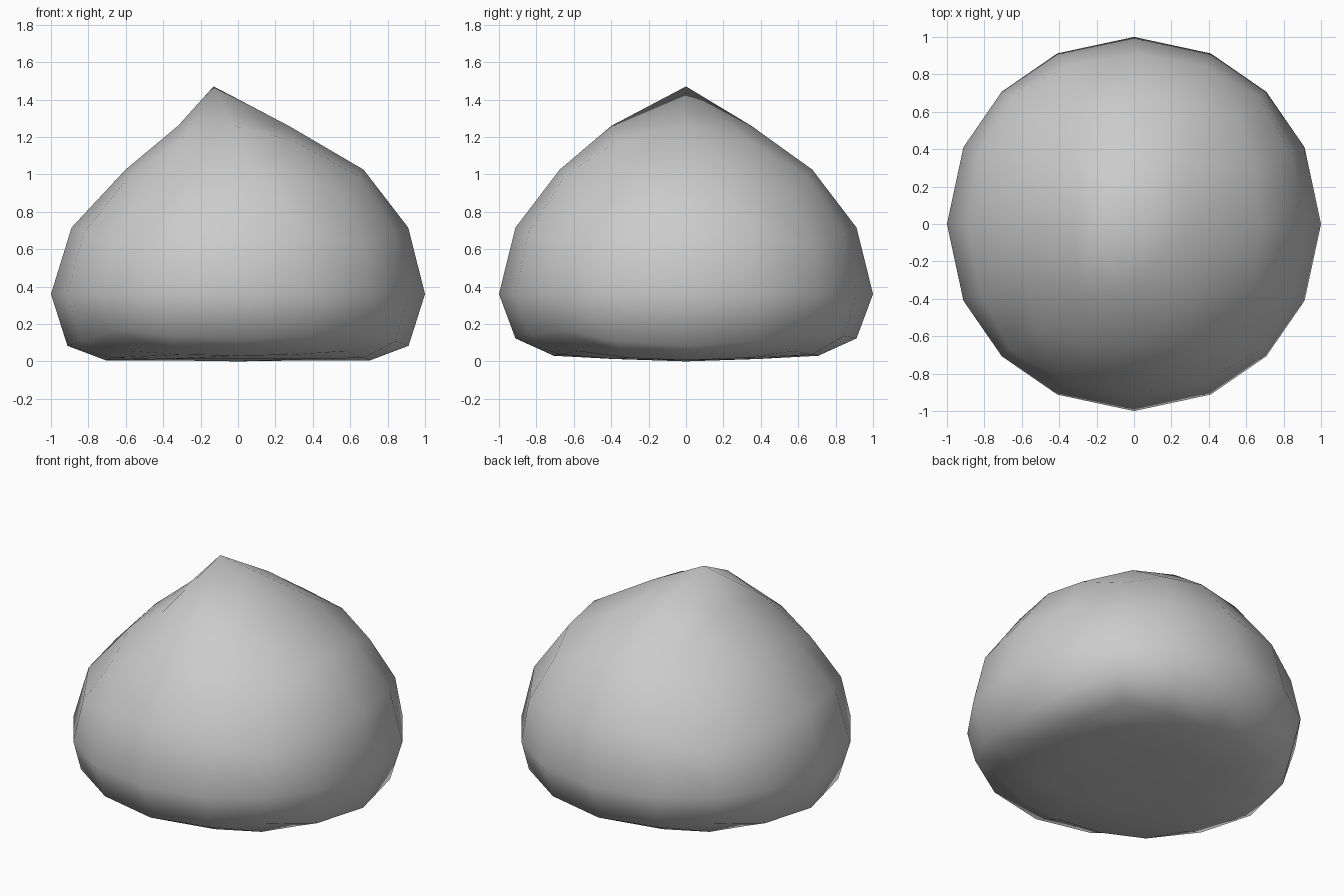
import bpy, bmesh
from mathutils import Vector

if "Cube" in bpy.data.objects:
    bpy.data.objects.remove(bpy.data.objects["Cube"])


def lerp(table, u):
    """Piecewise-linear lookup; returns all columns after the key."""
    for a, b in zip(table, table[1:]):
        if u <= b[0] + 1e-6:
            f = (u - a[0]) / (b[0] - a[0])
            return [p + (q - p) * f for p, q in zip(a[1:], b[1:])]
    return list(table[-1][1:])


# sphere height -> final z, x scale, x shift, y scale, y shift
PROFILE = [
    (-1.00, 0.00, 1.00, 0.00, 1.00, 0.00),
    (-0.912, 0.01, 1.00, 0.00, 1.00, 0.00),
    (-0.707, 0.018, 1.00, 0.00, 1.00, 0.00),
    (-0.41, 0.103, 1.00, 0.00, 1.00, 0.00),
    (0.00, 0.36, 1.00, 0.00, 1.00, 0.00),
    (0.41, 0.715, 0.987, 0.01, 1.00, 0.00),
    (0.707, 1.025, 0.90, 0.035, 0.955, 0.00),
    (0.912, 1.26, 0.72, -0.025, 0.91, -0.025),
    (1.00, 1.47, 0.70, -0.13, 0.91, 0.00),
]

# Rounded cube: each face a 4 x 4 grid pushed out to a sphere
bm = bmesh.new()
bmesh.ops.create_cube(bm, size=2)
bmesh.ops.subdivide_edges(bm, edges=bm.edges[:], cuts=3, use_grid_fill=True)
for v in bm.verts:
    p = Vector([c * 0.9 if abs(c) < 0.75 else c for c in v.co]).normalized()
    z, sx, dx, sy, dy = lerp(PROFILE, p.z)
    # underside sags slightly more towards the left and right
    if p.z < -0.2:
        z += 0.024 * (p.y ** 2 - p.x ** 2)
    v.co = (p.x * sx + dx, p.y * sy + dy, max(z, 0))
bmesh.ops.recalc_face_normals(bm, faces=bm.faces[:])
for f in bm.faces:
    f.smooth = True

mesh = bpy.data.meshes.new("droplet_body")
bm.to_mesh(mesh)
bm.free()
body = bpy.data.objects.new("droplet_body", mesh)
bpy.context.collection.objects.link(body)
